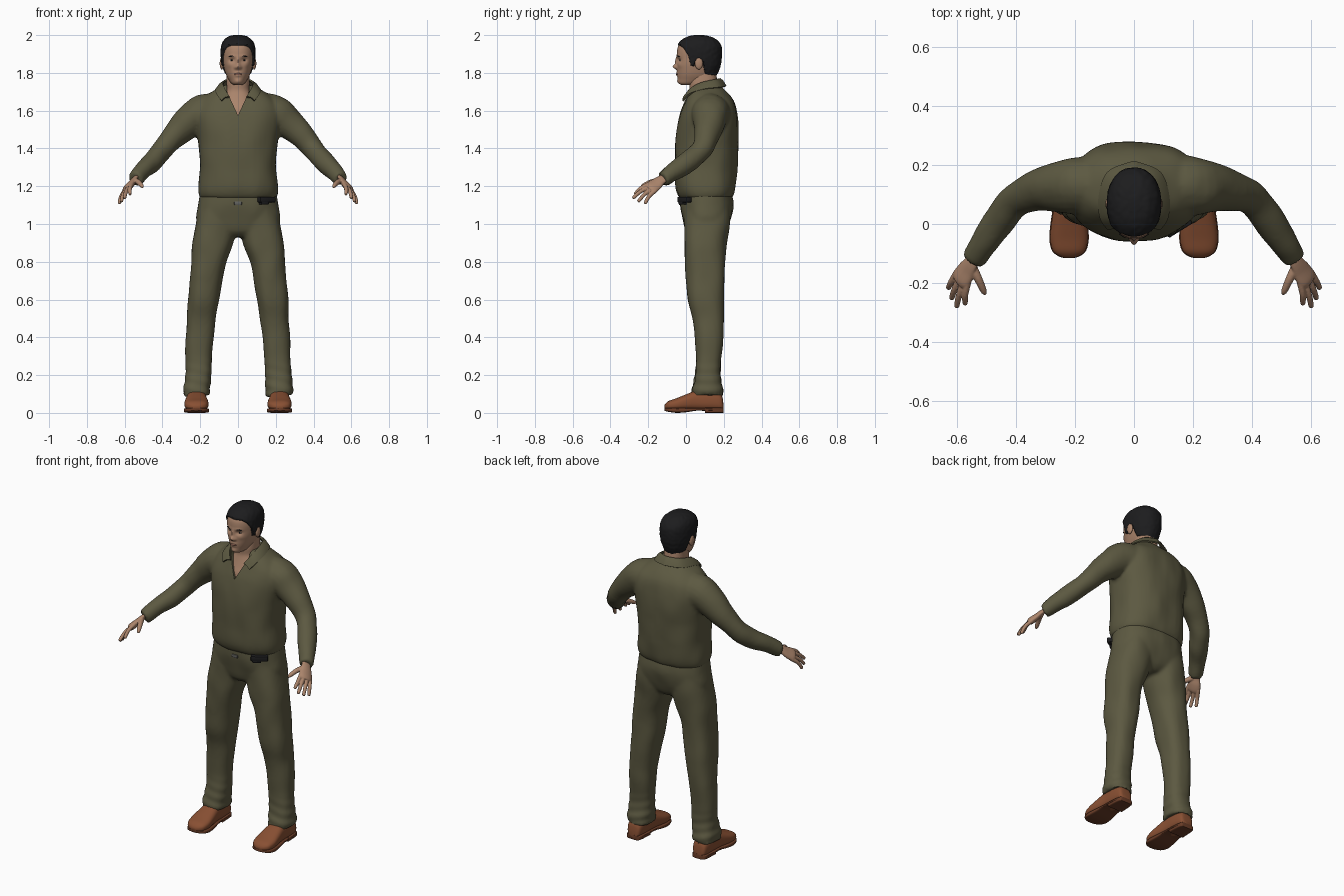
import bpy, bmesh, math
from mathutils import Vector, Matrix, noise

if "Cube" in bpy.data.objects:
    bpy.data.objects.remove(bpy.data.objects["Cube"])


def material(name, r, g, b):
    m = bpy.data.materials.new(name)
    m.use_nodes = True
    m.diffuse_color = (r, g, b, 1)
    node = next(n for n in m.node_tree.nodes if n.type == 'BSDF_PRINCIPLED')
    node.inputs["Base Color"].default_value = (r, g, b, 1)
    node.inputs["Roughness"].default_value = 0.8
    return m


OLIVE = material("olive cloth", .108, .1, .053)
SKIN = material("skin", .41, .235, .15)
BLACK = material("black", .012, .012, .013)
LEATHER = material("brown leather", .25, .08, .033)
SOLE = material("dark sole", .14, .045, .02)
LIPS = material("lips", .3, .14, .1)
WHITE = material("eye white", .42, .38, .34)
METAL = material("buckle metal", .12, .12, .11)


def spline(rows, steps):
    """Smooth rows of numbers with a Catmull-Rom spline."""
    out, last = [], len(rows) - 1
    for i in range(last):
        quad = zip(rows[max(i - 1, 0)], rows[i], rows[i + 1], rows[min(i + 2, last)])
        quad = list(quad)
        for k in range(steps):
            t = k / steps
            out.append([.5 * (2 * b + (c - a) * t + (2 * a - 5 * b + 4 * c - d) * t * t
                              + (3 * b - a - 3 * c + d) * t ** 3) for a, b, c, d in quad])
    return out + [list(rows[-1])]


def skin_rings(bm, rings):
    rings = [[bm.verts.new(p) for p in ring] for ring in rings]
    n = len(rings[0])
    for a, b in zip(rings, rings[1:]):
        for i in range(n):
            j = (i + 1) % n
            bm.faces.new((a[i], a[j], b[j], b[i]))
    bm.faces.new(rings[0])
    bm.faces.new(rings[-1])


def stack(bm, rows, axis='z', e=2.4, n=40, steps=4):
    """Rounded sections (position, x0, x1, low, high) stacked along z or y."""
    rings = []
    for t, x0, x1, c0, c1 in spline(rows, steps):
        ring = []
        for i in range(n):
            a = math.tau * i / n
            c, s = math.cos(a), math.sin(a)
            x = (x0 + x1) / 2 + (x1 - x0) / 2 * math.copysign(abs(c) ** (2 / e), c)
            q = (c0 + c1) / 2 + (c1 - c0) / 2 * math.copysign(abs(s) ** (2 / e), s)
            ring.append((x, q, t) if axis == 'z' else (x, t, q))
        rings.append(ring)
    skin_rings(bm, rings)


def tube(bm, rows, across=(0, 0, 1), flat=1, n=20, steps=4):
    """Tube through (x, y, z, radius), flattened at right angles to across."""
    rows = spline(rows, steps)
    pts = [Vector(r[:3]) for r in rows]
    rings = []
    for i, p in enumerate(pts):
        t = (pts[min(i + 1, len(pts) - 1)] - pts[max(i - 1, 0)]).normalized()
        u = Vector(across)
        u = (u - t * u.dot(t)).normalized()
        v = t.cross(u) * flat
        angles = [math.tau * k / n for k in range(n)]
        rings.append([p + rows[i][3] * (u * math.cos(a) + v * math.sin(a)) for a in angles])
    skin_rings(bm, rings)


def ball(bm, centre, radii):
    bmesh.ops.create_uvsphere(bm, u_segments=24, v_segments=14, radius=1,
                              matrix=Matrix.Translation(centre) @ Matrix.Diagonal((*radii, 1)))


def mirror(bm):
    copy = bmesh.ops.duplicate(bm, geom=bm.verts[:] + bm.edges[:] + bm.faces[:])
    for v in copy["geom"]:
        if isinstance(v, bmesh.types.BMVert):
            v.co.x *= -1


def bake(obj):
    bpy.context.view_layer.update()
    mesh = bpy.data.meshes.new_from_object(obj.evaluated_get(bpy.context.evaluated_depsgraph_get()))
    obj.modifiers.clear()
    obj.data = mesh


def finish(bm, name, mat, voxel=0, smooth=4, shape=None, mods=(), angle=50):
    bmesh.ops.recalc_face_normals(bm, faces=bm.faces[:])
    mesh = bpy.data.meshes.new(name)
    bm.to_mesh(mesh)
    bm.free()
    obj = bpy.data.objects.new(name, mesh)
    bpy.context.collection.objects.link(obj)
    if voxel:
        rm = obj.modifiers.new("blend", 'REMESH')
        rm.mode, rm.voxel_size = 'VOXEL', voxel
        sm = obj.modifiers.new("soften", 'SMOOTH')
        sm.factor, sm.iterations = .5, smooth
        bake(obj)
    if shape:
        moved = [shape(v.co.copy(), v.normal.copy()) for v in obj.data.vertices]
        for v, co in zip(obj.data.vertices, moved):
            v.co = co
    for kind, settings in mods:
        m = obj.modifiers.new(kind.lower(), kind)
        for key, value in settings.items():
            setattr(m, key, value)
    if mods:
        bake(obj)
    obj.data.materials.clear()
    obj.data.materials.append(mat)
    bpy.ops.object.select_all(action='DESELECT')
    obj.select_set(True)
    bpy.context.view_layer.objects.active = obj
    bpy.ops.object.shade_smooth_by_angle(angle=math.radians(angle))
    return obj


def pair(build, name, mat, **options):
    for side in ("left", "right"):
        bm = bmesh.new()
        build(bm)
        if side == "right":
            bmesh.ops.scale(bm, vec=(-1, 1, 1), verts=bm.verts[:])
        finish(bm, side + "_" + name, mat, **options)


def cloth(co, normal):
    """Soft folds, with tighter creases at the trouser cuffs."""
    fold = noise.noise(Vector((co.x * 11, co.y * 11, co.z * 7))) * .006
    if co.z < .3:
        fold += .004 * math.sin(co.z * 110 + co.x * 25) * (1 - co.z / .3)
    return co + normal * fold


# Trousers: pelvis and two legs blended together
bm = bmesh.new()
stack(bm, [(.09, .15, .29, .03, .2), (.13, .147, .29, .035, .195), (.2, .143, .282, .048, .182),
           (.3, .138, .278, .056, .187), (.4, .13, .276, .05, .196), (.5, .116, .27, .034, .201),
           (.6, .1, .266, .01, .204), (.7, .084, .256, 0, .204), (.8, .064, .246, -.006, .206),
           (.9, .025, .24, -.01, .215), (1, .005, .224, -.01, .228), (1.1, .01, .2, -.01, .23)])
mirror(bm)
stack(bm, [(.93, -.1, .1, .03, .18), (.96, -.19, .19, 0, .21), (1.02, -.222, .222, -.016, .235),
           (1.1, -.21, .21, -.032, .252), (1.18, -.2, .2, -.028, .24)], e=2.5)
finish(bm, "trousers", OLIVE, voxel=.01, shape=cloth)

# Shirt: torso and sleeves, with an open neckline cut out
cut = bmesh.new()
outline = [(0, 1.575), (.058, 1.7), (.058, 1.8), (-.058, 1.8), (-.058, 1.7)]
skin_rings(cut, [[(x, y, z) for x, z in outline] for y in (-.2, .06)])
cutter = finish(cut, "neckline_cutter", OLIVE)
cutter.hide_render = True
bm = bmesh.new()
tube(bm, [(.1, .135, 1.59, .1), (.19, .13, 1.585, .1), (.26, .125, 1.54, .085), (.33, .112, 1.475, .069),
          (.395, .085, 1.4, .057), (.45, .02, 1.335, .056), (.5, -.05, 1.288, .05),
          (.532, -.1, 1.25, .043), (.545, -.122, 1.238, .039)])
mirror(bm)
stack(bm, [(1.135, -.198, .198, -.028, .24), (1.155, -.208, .208, -.042, .254),
           (1.2, -.211, .211, -.053, .264), (1.3, -.202, .202, -.057, .271),
           (1.4, -.206, .206, -.057, .276), (1.5, -.22, .22, -.052, .28),
           (1.58, -.225, .225, -.036, .272), (1.64, -.21, .21, -.013, .256),
           (1.68, -.17, .17, .004, .232), (1.71, -.12, .12, .015, .205),
           (1.735, -.085, .085, .025, .18)], e=2.5)
finish(bm, "shirt", OLIVE, voxel=.01, shape=cloth,
       mods=[('BOOLEAN', dict(object=cutter, operation='DIFFERENCE', solver='EXACT'))])
bpy.data.objects.remove(cutter)

# Collar: folded strip around the neck, each row an upper and a lower point
bm = bmesh.new()
strip = []
for r in spline([(.045, -.008, 1.672, .088, -.016, 1.652), (.07, .025, 1.715, .113, .022, 1.688),
                 (.078, .08, 1.745, .116, .095, 1.712), (.06, .15, 1.762, .086, .175, 1.722),
                 (0, .178, 1.768, 0, .21, 1.728)], 5):
    top, low = Vector(r[:3]), Vector(r[3:])
    middle = (top + low) / 2 + Vector((0, 0, .008))
    strip.append([bm.verts.new(p) for p in (top, middle, low)])
for a, b in zip(strip, strip[1:]):
    for i in range(2):
        bm.faces.new((a[i], a[i + 1], b[i + 1], b[i]))
mirror(bm)
bmesh.ops.remove_doubles(bm, verts=bm.verts[:], dist=.0005)
finish(bm, "collar", OLIVE, mods=[('SOLIDIFY', dict(thickness=.01, offset=0))])

# Neck and the bare chest behind the neckline
bm = bmesh.new()
stack(bm, [(1.54, -.03, .03, -.02, .05), (1.6, -.07, .07, -.016, .1), (1.64, -.085, .085, -.001, .14),
           (1.68, -.075, .075, .013, .16), (1.71, -.064, .064, .02, .165),
           (1.75, -.062, .062, .018, .165), (1.8, -.06, .06, .03, .16)])
finish(bm, "neck", SKIN)


# Head: one skull form, shaped into a face and reused for the hair
def skull():
    bm = bmesh.new()
    rows = [(1.735, .02, -.022, .05), (1.745, .036, -.037, .09), (1.765, .05, -.042, .14),
            (1.79, .063, -.045, .156), (1.82, .073, -.047, .169), (1.85, .08, -.048, .178),
            (1.88, .083, -.047, .182), (1.91, .084, -.048, .183), (1.94, .081, -.042, .18),
            (1.965, .071, -.022, .163), (1.984, .049, .01, .13), (1.992, .02, .045, .09)]
    stack(bm, [(z, -w, w, f, b) for z, w, f, b in rows], e=2.2, n=120, steps=5)
    return bm


# Face forms: x, z, spread in x, spread in z, push along y
FORMS = [(0, 1.865, .009, .02, -.01), (0, 1.833, .012, .013, -.022), (.013, 1.828, .008, .007, -.008),
         (.032, 1.867, .016, .01, .011), (.03, 1.888, .02, .007, -.005), (0, 1.8, .02, .006, -.006),
         (0, 1.786, .018, .006, -.006), (0, 1.755, .018, .012, -.006), (.045, 1.84, .015, .012, -.003)]


def face(co, normal):
    if co.y < .03:
        for x, z, sx, sz, push in FORMS:
            for s in ((1, -1) if x else (1,)):
                co.y += push * math.exp(-((co.x - s * x) / sx) ** 2 - ((co.z - z) / sz) ** 2)
    return co


HAIRLINE = [(-1, 1.945), (-.03, 1.942), (-.01, 1.925), (.012, 1.89), (.025, 1.838), (.045, 1.832),
            (.055, 1.87), (.085, 1.865), (.1, 1.795), (.15, 1.775), (1, 1.775)]


def hair_shape(co, normal):
    for (y0, z0), (y1, z1) in zip(HAIRLINE, HAIRLINE[1:]):
        if y0 <= co.y <= y1:
            line = z0 + (z1 - z0) * (co.y - y0) / (y1 - y0)
    t = min(max((co.z - line) / .014 + .5, 0), 1)
    return co + normal * (-.014 + .022 * t + .002 * t * noise.noise(co * 60))


finish(skull(), "head", SKIN, shape=face)
finish(skull(), "hair", BLACK, shape=hair_shape)
pair(lambda bm: ball(bm, (.086, .068, 1.85), (.011, .021, .032)), "ear", SKIN)
pair(lambda bm: ball(bm, (.032, -.021, 1.867), (.013, .012, .006)), "eye", WHITE)
pair(lambda bm: ball(bm, (.032, -.029, 1.867), (.005, .006, .005)), "iris", BLACK)
pair(lambda bm: tube(bm, [(.012, -.046, 1.884, .002), (.03, -.043, 1.889, .004),
                          (.05, -.033, 1.885, .002)]), "eyebrow", BLACK)
bm = bmesh.new()
ball(bm, (0, -.047, 1.793), (.021, .0065, .006))
finish(bm, "lips", LIPS)

# Hands: flattened palm with four fingers and a thumb
ACROSS = Vector((.594, .54, -.594))
TIPS = [(.572, -.268, 1.16), (.6, -.277, 1.14), (.617, -.25, 1.122), (.628, -.215, 1.112)]


def hand(bm):
    tube(bm, [(.52, -.08, 1.26, .027), (.55, -.13, 1.235, .029), (.568, -.16, 1.21, .038),
              (.584, -.185, 1.192, .041), (.592, -.198, 1.183, .032)], ACROSS, .48)
    for i, tip in enumerate(TIPS):
        base = Vector((.58, -.178, 1.195)) + ACROSS * (.02 * i - .03)
        tip = Vector(tip)
        bend = base.lerp(tip, .55) + Vector((.004, -.004, .006))
        end = tip + (tip - bend).normalized() * .006
        tube(bm, [(*base, .012), (*bend, .0105), (*tip, .009), (*end, .004)])
    tube(bm, [(.55, -.14, 1.23, .016), (.528, -.185, 1.222, .014),
              (.51, -.225, 1.203, .011), (.504, -.238, 1.193, .005)])


pair(hand, "hand", SKIN, voxel=.003, smooth=3)

# Shoes: upper along y, then a wider sole with a heel block
UPPER = [(.198, .195, .245, .012, .05), (.185, .178, .262, .01, .1), (.13, .17, .27, .01, .125),
         (.06, .168, .272, .012, .12), (0, .16, .28, .012, .098), (-.05, .156, .284, .012, .078),
         (-.09, .165, .275, .014, .064), (-.108, .185, .255, .018, .05), (-.115, .205, .235, .024, .038)]


def sole(bm):
    stack(bm, [(y, a - .003, b + .003, min(.012, 2 * (y + .04) ** 2), .026)
               for y, a, b, low, high in UPPER], 'y', e=5)
    stack(bm, [(.199, .195, .245, 0, .026), (.187, .175, .265, 0, .028), (.1, .168, .272, 0, .028)],
          'y', e=6)


pair(lambda bm: stack(bm, UPPER, 'y', e=2.6), "shoe", LEATHER)
pair(sole, "sole", SOLE)

# Belt pouch and buckle
bm = bmesh.new()
turn = Matrix.Translation((.15, -.008, 1.125)) @ Matrix.Rotation(math.radians(32), 4, 'Z')
for offset, size in (((0, 0, .004), (.095, .034, .03)), ((-.015, 0, -.012), (.05, .03, .02))):
    bmesh.ops.create_cube(bm, size=1, matrix=turn @ Matrix.Translation(offset) @ Matrix.Diagonal((*size, 1)))
finish(bm, "belt_pouch", BLACK, mods=[('BEVEL', dict(width=.005, segments=2))], angle=35)
bm = bmesh.new()
bmesh.ops.create_cube(bm, size=1, matrix=Matrix.Translation((0, -.032, 1.11)) @ Matrix.Diagonal((.04, .012, .018, 1)))
finish(bm, "buckle", METAL, mods=[('BEVEL', dict(width=.003, segments=2))], angle=35)
